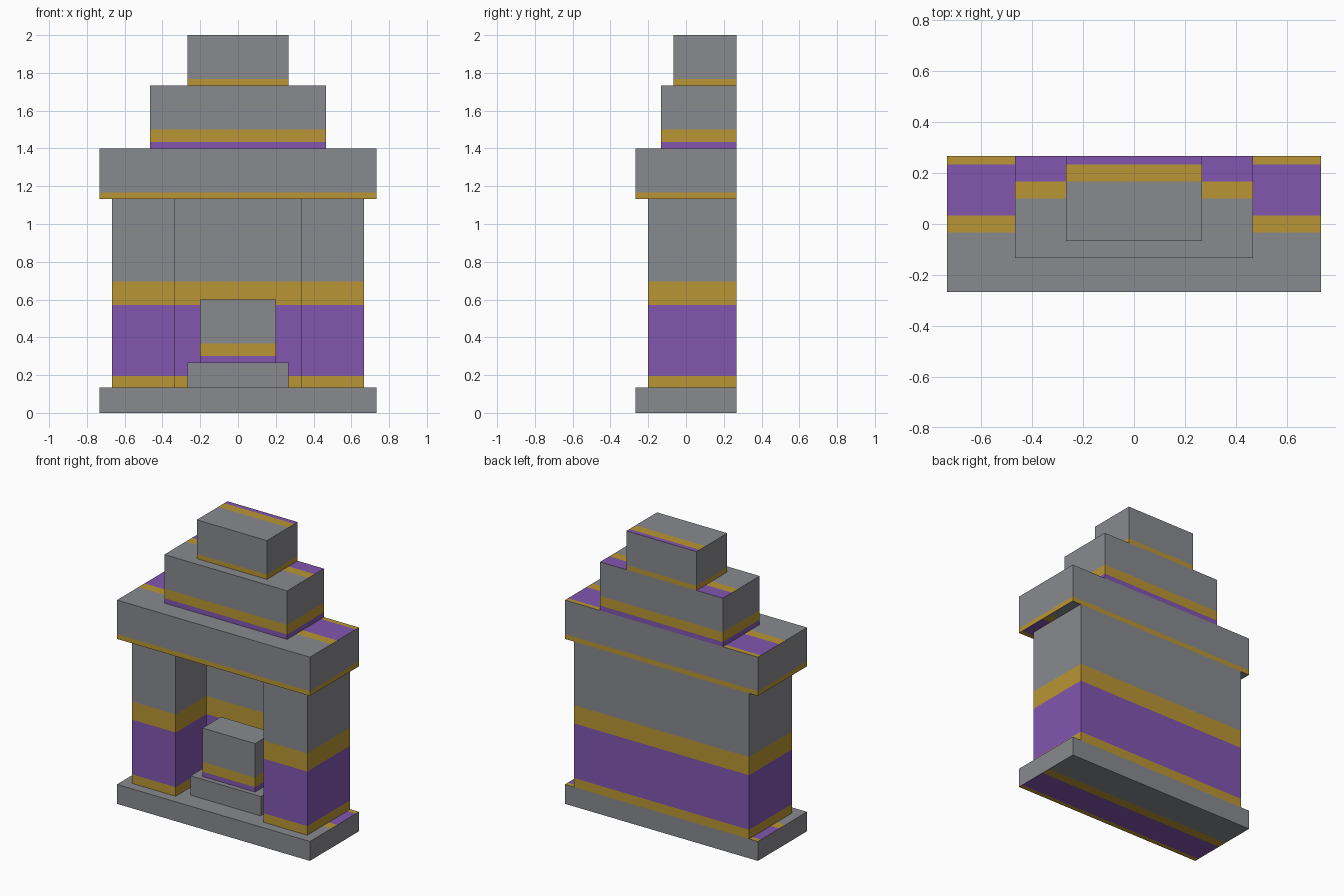
import bpy
import bmesh
from mathutils import Vector

cube = bpy.data.objects.get("Cube")
if cube:
    bpy.data.objects.remove(cube, do_unlink=True)

UNIT = 1 / 15            # modelling grid
BACK = 4                 # shared back plane, in grid units
BANDS = (3.5, 4.5, 7.5)  # band limits: stone, gold, purple, gold


def make_material(name, rgb):
    mat = bpy.data.materials.new(name)
    mat.use_nodes = True
    colour = (*rgb, 1)
    mat.diffuse_color = colour
    mat.node_tree.nodes["Principled BSDF"].inputs["Base Color"].default_value = colour
    return mat


STONE = make_material("stone grey", (0.25, 0.255, 0.275))
GOLD = make_material("gold", (0.485, 0.301, 0.033))
PURPLE = make_material("purple", (0.223, 0.093, 0.434))
MATERIALS = (STONE, GOLD, PURPLE)
BAND_MATERIALS = (0, 1, 2, 1)


def block(name, outline, z0, z1, stretch=1.0):
    """Extrude an outline and band its faces: walls from the top down,
    the top from the front edge, the underside from the back edge."""
    bm = bmesh.new()
    base = bm.faces.new([bm.verts.new((x, y, z0)) for x, y in outline])
    grown = bmesh.ops.extrude_face_region(bm, geom=[base], use_keep_orig=True)
    top = [v for v in grown["geom"] if isinstance(v, bmesh.types.BMVert)]
    bmesh.ops.translate(bm, verts=top, vec=(0, 0, z1 - z0))
    bmesh.ops.recalc_face_normals(bm, faces=bm.faces)

    front = min(y for _, y in outline)
    back = max(y for _, y in outline)
    up, rear = Vector((0, 0, 1)), Vector((0, 1, 0))
    rules = (
        (lambda n: abs(n.z) < 0.5, Vector((0, 0, z1)), -up),
        (lambda n: n.z > 0.5, Vector((0, front, 0)), rear),
        (lambda n: n.z < -0.5, Vector((0, back, 0)), -rear),
    )
    for facing, origin, direction in rules:
        for limit in BANDS:
            faces = [f for f in bm.faces if facing(f.normal)]
            edges = {e for f in faces for e in f.edges}
            verts = {v for f in faces for v in f.verts}
            bmesh.ops.bisect_plane(
                bm, geom=faces + list(edges) + list(verts), dist=1e-5,
                plane_co=origin + direction * limit * stretch, plane_no=direction)
            bm.normal_update()
        for f in bm.faces:
            if facing(f.normal):
                depth = (f.calc_center_median() - origin).dot(direction) / stretch
                f.material_index = BAND_MATERIALS[sum(depth > b for b in BANDS)]

    bmesh.ops.scale(bm, vec=(UNIT, UNIT, UNIT), verts=bm.verts)
    mesh = bpy.data.meshes.new(name)
    bm.to_mesh(mesh)
    bm.free()
    for mat in MATERIALS:
        mesh.materials.append(mat)
    obj = bpy.data.objects.new(name, mesh)
    bpy.context.collection.objects.link(obj)
    return obj


def box(name, half_width, front, back, z0, z1):
    w = half_width
    return block(name, [(-w, front), (w, front), (w, back), (-w, back)], z0, z1)


# Plinth
box("base_slab", 11, -4, BACK, 0, 2)

# Two pillars joined by a recessed rear wall, as one U-shaped body
right_half = [(5, 2), (5, -3), (10, -3), (10, BACK)]
left_half = [(-x, y) for x, y in reversed(right_half)]
block("pillars_and_back_wall", right_half + left_half, 2, 17, stretch=1.875)

# Pedestal in the alcove
box("alcove_step", 4, -2, 2, 2, 4)
box("alcove_block", 3, -1.5, 1.5, 4, 9)

# Stepped roof
box("lintel", 11, -4, BACK, 17, 21)
box("upper_tier", 7, -2, BACK, 21, 26)
box("top_cap", 4, -1, BACK, 26, 30)
